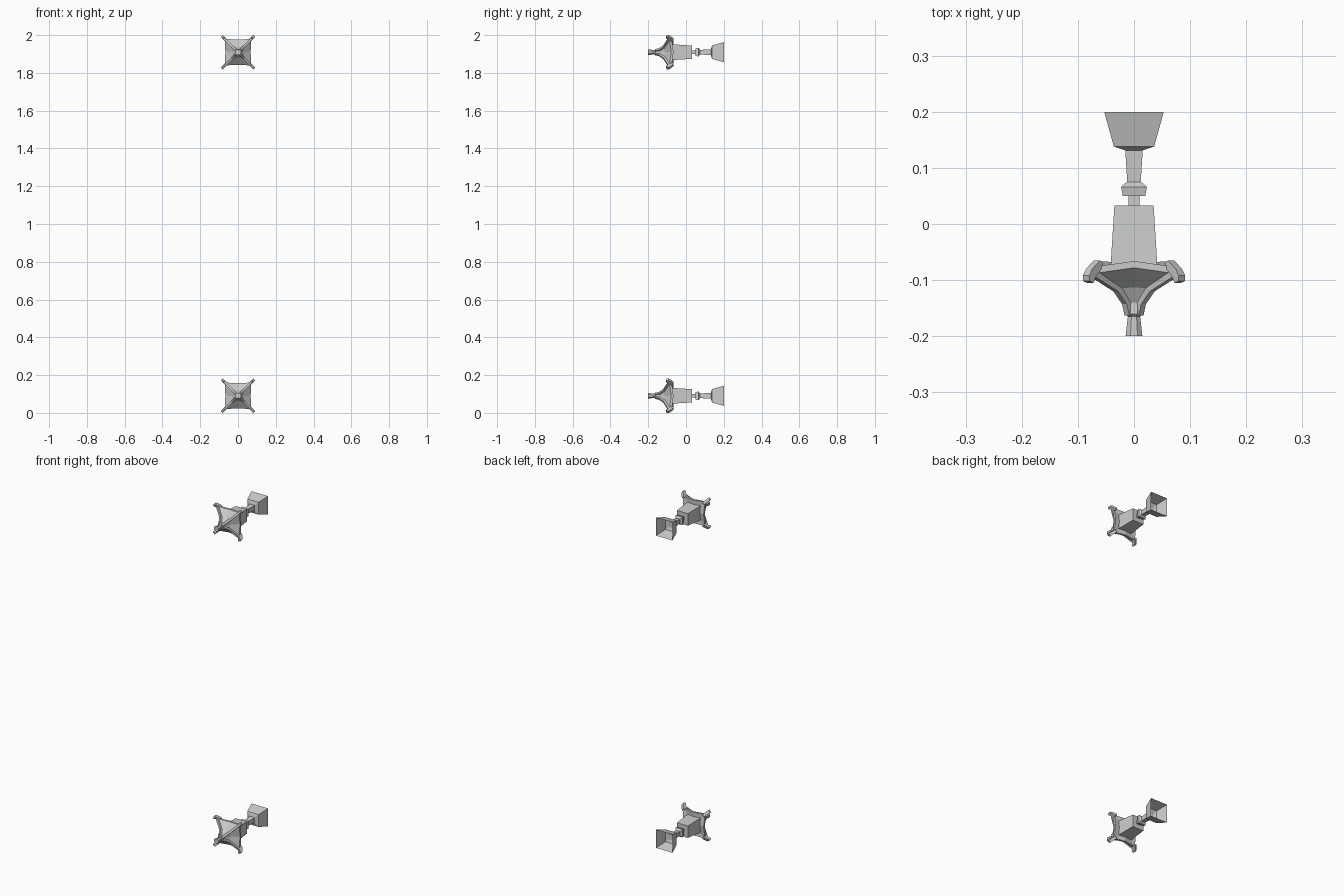
import bpy, bmesh, math
from mathutils import Vector

if "Cube" in bpy.data.objects:
    bpy.data.objects.remove(bpy.data.objects["Cube"])


def make(name, bm):
    bmesh.ops.recalc_face_normals(bm, faces=bm.faces)
    me = bpy.data.meshes.new(name)
    bm.to_mesh(me)
    bm.free()
    ob = bpy.data.objects.new(name, me)
    bpy.context.collection.objects.link(ob)
    return ob


def loft(name, rows, zc, sides=4, cap_start=True, cap_end=True):
    """Skin polygon sections along y; rows are (y, half_width)."""
    bm = bmesh.new()
    rings = []
    for y, h in rows:
        r = h / math.cos(math.pi / sides)
        angles = [2 * math.pi * (i + 0.5) / sides for i in range(sides)]
        rings.append([bm.verts.new((r * math.cos(a), y, zc + r * math.sin(a)))
                      for a in angles])
    for a, b in zip(rings, rings[1:]):
        for i in range(sides):
            j = (i + 1) % sides
            bm.faces.new((a[i], a[j], b[j], b[i]))
    if cap_start:
        bm.faces.new(rings[0])
    if cap_end:
        bm.faces.new(rings[-1])
    return make(name, bm)


def roof(name, zc):
    """Concave square canopy whose rim edges bow backwards at their middles."""
    # (corner y, corner half width, mid-edge y, mid-edge half width)
    rows = [(-0.158, 0.010, -0.158, 0.010), (-0.140, 0.014, -0.140, 0.014),
            (-0.115, 0.030, -0.113, 0.028), (-0.088, 0.070, -0.078, 0.067),
            (-0.076, 0.070, -0.066, 0.067)]
    dirs = [(1, 1), (0, 1), (-1, 1), (-1, 0), (-1, -1), (0, -1), (1, -1), (1, 0)]
    bm = bmesh.new()
    rings = []
    for yc, hc, ym, hm in rows:
        rings.append([bm.verts.new((dx * (hc if dx * dz else hm),
                                    yc if dx * dz else ym,
                                    zc + dz * (hc if dx * dz else hm)))
                      for dx, dz in dirs])
    for a, b in zip(rings, rings[1:]):
        for i in range(8):
            j = (i + 1) % 8
            bm.faces.new((a[i], a[j], b[j], b[i]))
    # underside fan
    c = bm.verts.new((0, -0.070, zc))
    for i in range(8):
        bm.faces.new((rings[-1][i], rings[-1][(i + 1) % 8], c))
    return make(name, bm)


def slab(name, profile, width, angle, zc):
    """Extrude a (distance, y) outline sideways, placed on a diagonal."""
    out = Vector((math.cos(angle), 0, math.sin(angle)))
    side = Vector((-math.sin(angle), 0, math.cos(angle))) * width / 2
    bm = bmesh.new()
    loops = [[bm.verts.new(out * d + Vector((0, y, zc)) + side * s) for d, y in profile]
             for s in (-1, 1)]
    n = len(profile)
    for i in range(n):
        j = (i + 1) % n
        bm.faces.new((loops[0][i], loops[0][j], loops[1][j], loops[1][i]))
    for lp in loops:
        bm.faces.new(lp)
    return make(name, bm)


RIB = [(0.010, -0.163), (0.018, -0.163), (0.024, -0.143), (0.046, -0.120),
       (0.104, -0.094), (0.100, -0.078), (0.040, -0.106), (0.014, -0.138)]
TIP = [(0.090, -0.080), (0.086, -0.068), (0.094, -0.065), (0.113, -0.080),
       (0.121, -0.092), (0.120, -0.102), (0.110, -0.105), (0.103, -0.093)]

for label, zc in (("lower", 0.0905), ("upper", 1.9095)):
    # flared open cup at the back, with its stem and collar
    loft(label + "_cup", [(0.131, 0.015), (0.138, 0.036), (0.2, 0.053)], zc, cap_end=False)
    loft(label + "_stem", [(0.075, 0.012), (0.138, 0.016)], zc)
    loft(label + "_collar", [(0.050, 0.020), (0.066, 0.023), (0.075, 0.013)], zc)
    loft(label + "_neck", [(0.030, 0.010), (0.052, 0.010)], zc)
    # lantern body and canopy
    loft(label + "_body", [(-0.080, 0.042), (0.033, 0.035)], zc)
    roof(label + "_canopy", zc)
    # finial
    loft(label + "_finial", [(-0.2, 0.015), (-0.165, 0.011), (-0.160, 0.016),
                             (-0.140, 0.014)], zc, sides=8)
    # four corner ribs with scroll ends
    for k in range(4):
        a = math.pi / 4 + k * math.pi / 2
        slab(f"{label}_rib_{k}", RIB, 0.012, a, zc)
        slab(f"{label}_scroll_{k}", TIP, 0.016, a, zc)
